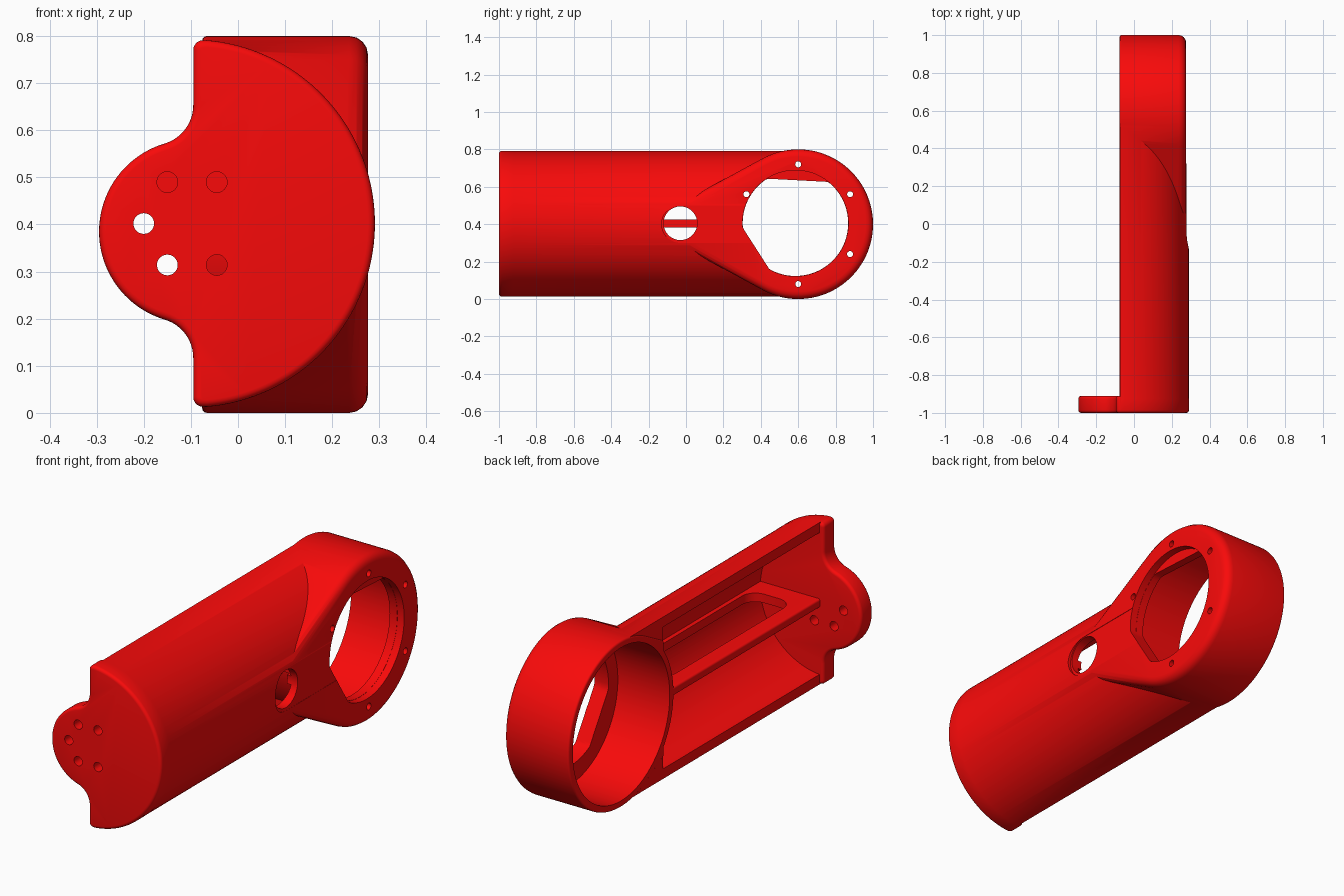
import bpy, bmesh
from math import radians, cos, sin, acos, atan2, degrees, sqrt, pi, hypot

if "Cube" in bpy.data.objects:
    bpy.data.objects.remove(bpy.data.objects["Cube"])


def arc(cx, cy, r, a0, a1, n):
    return [(cx + r * cos(radians(a0 + (a1 - a0) * i / n)),
             cy + r * sin(radians(a0 + (a1 - a0) * i / n))) for i in range(n + 1)]


def circle(cx, cy, r, n=96):
    return arc(cx, cy, r, 0, 360, n)[:-1]


def inset(pts, d):
    """Move a closed profile inwards by d."""
    n = len(pts)
    area = sum(pts[i - 1][0] * pts[i][1] - pts[i][0] * pts[i - 1][1] for i in range(n))
    s = 1 if area > 0 else -1
    out = []
    for i, (x, y) in enumerate(pts):
        (ax, ay), (bx, by) = pts[i - 1], pts[(i + 1) % n]
        l1, l2 = hypot(x - ax, y - ay), hypot(bx - x, by - y)
        n1, n2 = (-(y - ay) / l1, (x - ax) / l1), (-(by - y) / l2, (bx - x) / l2)
        k = s * d / (1 + n1[0] * n2[0] + n1[1] * n2[1])
        out.append((x + k * (n1[0] + n2[0]), y + k * (n1[1] + n2[1])))
    return out


def prism(name, pts, axis, lo, hi, r_lo=0, r_hi=0):
    """Extrude a closed profile along x (profile y,z) or y (profile x,z), rounding each cap."""
    def rounded(t, r, sign):
        if not r:
            return [(t, 0)]
        return [(t + sign * r * (1 - sin(a)), r * (1 - cos(a)))
                for a in (pi / 2 * i / 4 for i in range(4, -1, -1))]
    stations = rounded(lo, r_lo, 1) + rounded(hi, r_hi, -1)[::-1]
    put = (lambda p, t: (t, p[0], p[1])) if axis == 'x' else (lambda p, t: (p[0], t, p[1]))
    bm = bmesh.new()
    rings = [[bm.verts.new(put(p, t)) for p in inset(pts, d)] for t, d in stations]
    bm.faces.new(rings[0])
    bm.faces.new(rings[-1])
    n = len(pts)
    for a, b in zip(rings, rings[1:]):
        for i in range(n):
            j = (i + 1) % n
            bm.faces.new((a[i], a[j], b[j], b[i]))
    bmesh.ops.recalc_face_normals(bm, faces=bm.faces)
    me = bpy.data.meshes.new(name)
    bm.to_mesh(me)
    bm.free()
    ob = bpy.data.objects.new(name, me)
    bpy.context.collection.objects.link(ob)
    return ob


def combine(target, other, op='DIFFERENCE'):
    m = target.modifiers.new("b", 'BOOLEAN')
    m.operation, m.object, m.solver = op, other, 'EXACT'
    bpy.context.view_layer.objects.active = target
    bpy.ops.object.modifier_apply(modifier=m.name)
    bpy.data.objects.remove(other, do_unlink=True)


def clipped_disc(cx, cy, r, chords):
    """Circle flattened by chords given as (angle, distance)."""
    out = []
    for x, y in circle(cx, cy, r):
        for ang, d in chords:
            u, v = cos(radians(ang)), sin(radians(ang))
            over = (x - cx) * u + (y - cy) * v - d
            if over > 0:
                x, y = x - over * u, y - over * v
        out.append((x, y))
    return out


CX, CZ, R = -0.1, 0.402, 0.39           # half-round shell
RY, RZ = 0.6, 0.4                       # ring centre

# half-round shell
body = prism("arm_link", arc(CX, CZ, R, 86, -86, 80), 'y', -0.95, RY)

# ring boss tapering into the shell
t = degrees(acos(-0.3 / 0.63))
hull = arc(RY, RZ, 0.4, -t, t, 90) + arc(-0.03, RZ, 0.1, t, 360 - t, 24)[1:-1]
combine(body, prism("boss", hull, 'x', -0.076, 0.276, 0.01, 0.04), 'UNION')

# flat at the root of the boss
flat = arc(-0.03, RZ, 0.1, 90, 270, 24) + [(0.6, 0.3), (0.6, 0.5)]
combine(body, prism("flat_cut", flat, 'x', 0.2755, 0.4))

# shell cavity, stopping at the ring wall
CR = 0.342
cavity = prism("cavity", [(-0.3, CZ + CR)] + arc(CX, CZ, CR, 90, -90, 64)
               + [(-0.3, CZ - CR)], 'y', -0.93, 0.28)
combine(cavity, prism("ring_keep", circle(RY, RZ, 0.396), 'x', -0.5, 0.5))
combine(body, cavity)

# end plate with rounded tab
TZ, TR, FR = 0.385, 0.195, 0.085
dz = sqrt((TR + FR) ** 2 - 0.08 ** 2)
fa = degrees(atan2(dz, 0.08))
upper = arc(-0.074, 0.770, 0.021, 95, 180, 8) + arc(-0.18, TZ + dz, FR, 0, -fa, 12)
tab = arc(CX, TZ, TR, 180 - fa, 180 + fa, 40)[1:-1]
lower = arc(-0.18, TZ - dz, FR, fa, 0, 12) + arc(-0.074, 0.034, 0.021, 180, 265, 8)
rim = arc(CX, CZ, R + 0.0007, -85, 85, 80)
combine(body, prism("plate", upper + tab + lower + rim, 'y', -1, -0.91, 0.015, 0.015), 'UNION')

# central web with long slot
web = prism("web", [(-0.93, 0.383), (0.22, 0.383), (0.22, 0.425), (-0.93, 0.425)],
            'x', -0.076, 0.26, 0.01)
slot = []
for y, x, a in ((0.08, 0.15, 0), (-0.74, 0.15, 90), (-0.74, 0.07, 180), (0.08, 0.07, 270)):
    slot += arc(y, x, 0.07, a, a + 90, 8)
slot_cut = prism("slot_cut", slot, 'x', 0.3, 0.6)
for v in slot_cut.data.vertices:        # turn the slot to run through z
    v.co = (v.co.z, v.co.y, v.co.x)
slot_cut.data.flip_normals()
combine(web, slot_cut)
combine(body, web, 'UNION')

# ring bore and flange opening with flattened sides
combine(body, prism("bore", circle(RY, RZ, 0.368), 'x', -0.5, 0.2))
low = (212.7, 0.25)
combine(body, prism("flange_hole", clipped_disc(0.585, 0.405, 0.283, [low]), 'x', 0.24, 0.4))
combine(body, prism("flange_step", clipped_disc(0.585, 0.405, 0.282, [low, (87, 0.23)]),
                    'x', 0.15, 0.25))

# flange screw holes
for a in (-90, -30, 30, 90, 150):
    c = (RY + 0.32 * cos(radians(a)), RZ + 0.32 * sin(radians(a)))
    combine(body, prism("screw_hole", circle(*c, 0.016, 24), 'x', 0.15, 0.4))

# cable hole through the shell
combine(body, prism("cable_hole", circle(-0.03, 0.405, 0.09, 48), 'x', 0.17, 0.4))

# plate holes: upper two blind, the rest through
for x, z, depth in ((-0.2, 0.402, -0.8), (-0.15, 0.314, -0.8), (-0.045, 0.314, -0.8),
                    (-0.15, 0.49, -0.94), (-0.045, 0.49, -0.94)):
    combine(body, prism("plate_hole", circle(x, z, 0.022, 32), 'y', -1.1, depth))

# material and shading
mat = bpy.data.materials.new("red")
mat.diffuse_color = (0.95, 0.003, 0.003, 1)
mat.use_nodes = True
mat.node_tree.nodes["Principled BSDF"].inputs["Base Color"].default_value = mat.diffuse_color
body.data.materials.clear()
body.data.materials.append(mat)
for p in body.data.polygons:
    p.material_index = 0
bpy.ops.object.select_all(action='DESELECT')
body.select_set(True)
bpy.context.view_layer.objects.active = body
bpy.ops.object.shade_smooth_by_angle(angle=radians(30))
